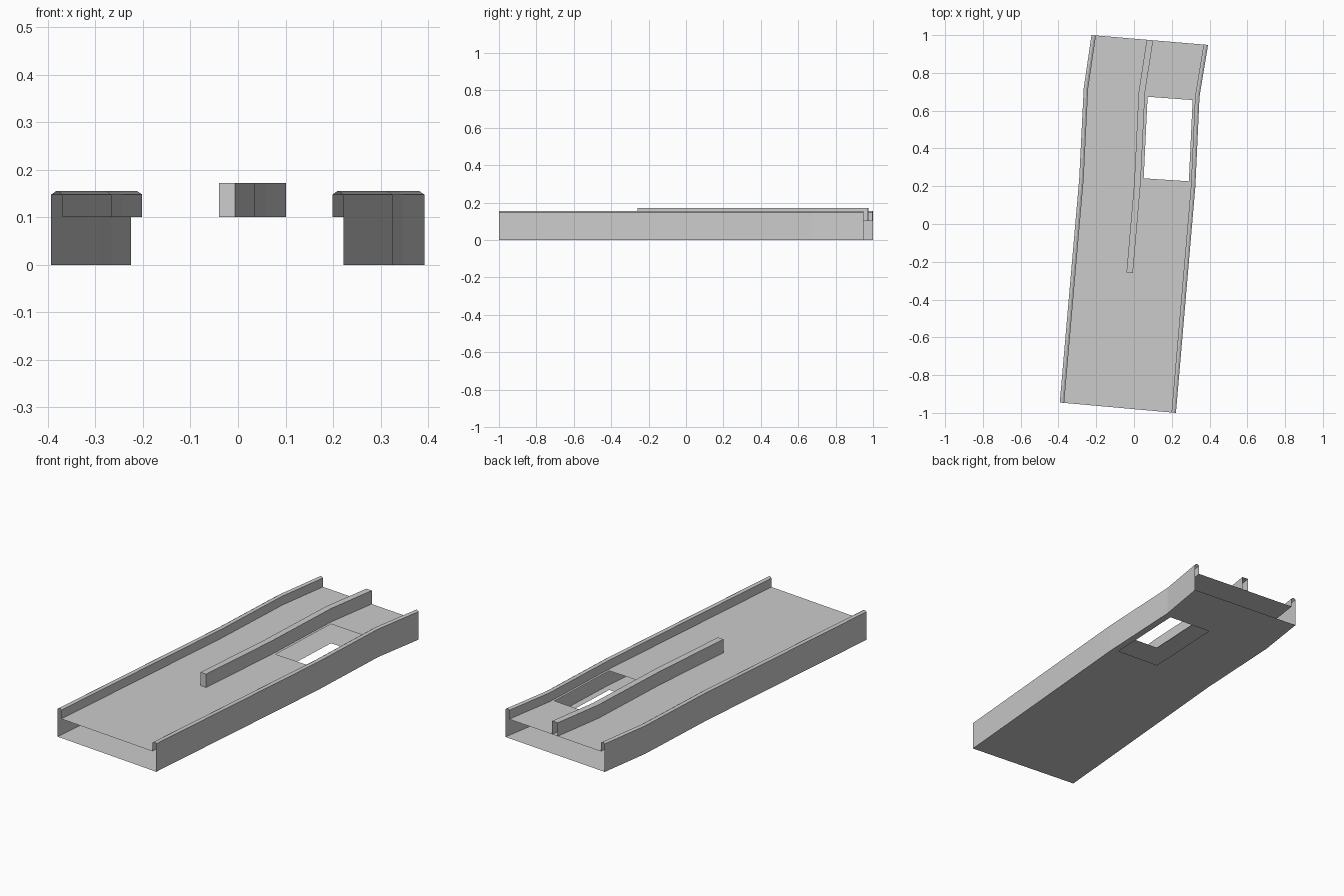
import bpy
from mathutils import Vector

if "Cube" in bpy.data.objects:
    bpy.data.objects.remove(bpy.data.objects["Cube"])

# Left and right road edges at each bend station (plan view)
LEFT = [(-0.393, -0.945), (-0.290, 0.240), (-0.266, 0.720), (-0.225, 1.000)]
RIGHT = [(0.222, -1.000), (0.325, 0.200), (0.347, 0.675), (0.392, 0.948)]
DECK_Z, SHOULDER_Z, RAIL_Z, DIVIDER_Z = 0.101, 0.148, 0.155, 0.172
RAIL_U, CHAMFER_U = 0.038, 0.0165          # fractions of the road width
HOLE_U = (0.553, 0.942)
FULL = [0, 1, 2, 3]
HOLED = [0, 1, 1.05, 1.955, 2, 3]
HOLE_ROW = 2


def point(t, u, z):
    """Point at station t along the road, fraction u across it, height z."""
    i = min(int(t), 2)
    a = Vector(LEFT[i]).lerp(Vector(LEFT[i + 1]), t - i)
    b = Vector(RIGHT[i]).lerp(Vector(RIGHT[i + 1]), t - i)
    p = a.lerp(b, u)
    return (p.x, p.y, z)


def sweep(name, profile, stations, hole_column=None, cap_start=False):
    """Sweep an open (u, z) profile along the road as flat faces."""
    n = len(profile)
    verts = [point(t, u, z) for t in stations for u, z in profile]
    faces = []
    for r in range(len(stations) - 1):
        for c in range(n - 1):
            if hole_column == c and r == HOLE_ROW:
                continue
            k = r * n + c
            faces.append((k, k + 1, k + n + 1, k + n))
    if cap_start:
        faces.append(tuple(reversed(range(n))))
    mesh = bpy.data.meshes.new(name)
    mesh.from_pydata(verts, [], faces)
    mesh.update()
    obj = bpy.data.objects.new(name, mesh)
    bpy.context.collection.objects.link(obj)
    return obj


# Road deck and underside, both with the rectangular opening
h0, h1 = HOLE_U
sweep("road_deck", [(u, DECK_Z) for u in (RAIL_U, h0, h1, 1 - RAIL_U)],
      HOLED, hole_column=1)
sweep("underside", [(u, 0) for u in (1, h1, h0, 0)], HOLED, hole_column=1)

# Side walls with chamfered parapets, mirrored across the road
wall = [(0, 0), (0, SHOULDER_Z), (CHAMFER_U, RAIL_Z),
        (RAIL_U - CHAMFER_U, RAIL_Z), (RAIL_U, SHOULDER_Z), (RAIL_U, DECK_Z)]
sweep("left_wall", wall, FULL)
sweep("right_wall", [(1 - u, z) for u, z in reversed(wall)], FULL)

# Central divider, closed at its front end
d0, d1 = 0.474, 0.529
sweep("divider", [(d0, DECK_Z), (d0, DIVIDER_Z), (d1, DIVIDER_Z), (d1, DECK_Z)],
      [0.6, 1, 2, 3], cap_start=True)
